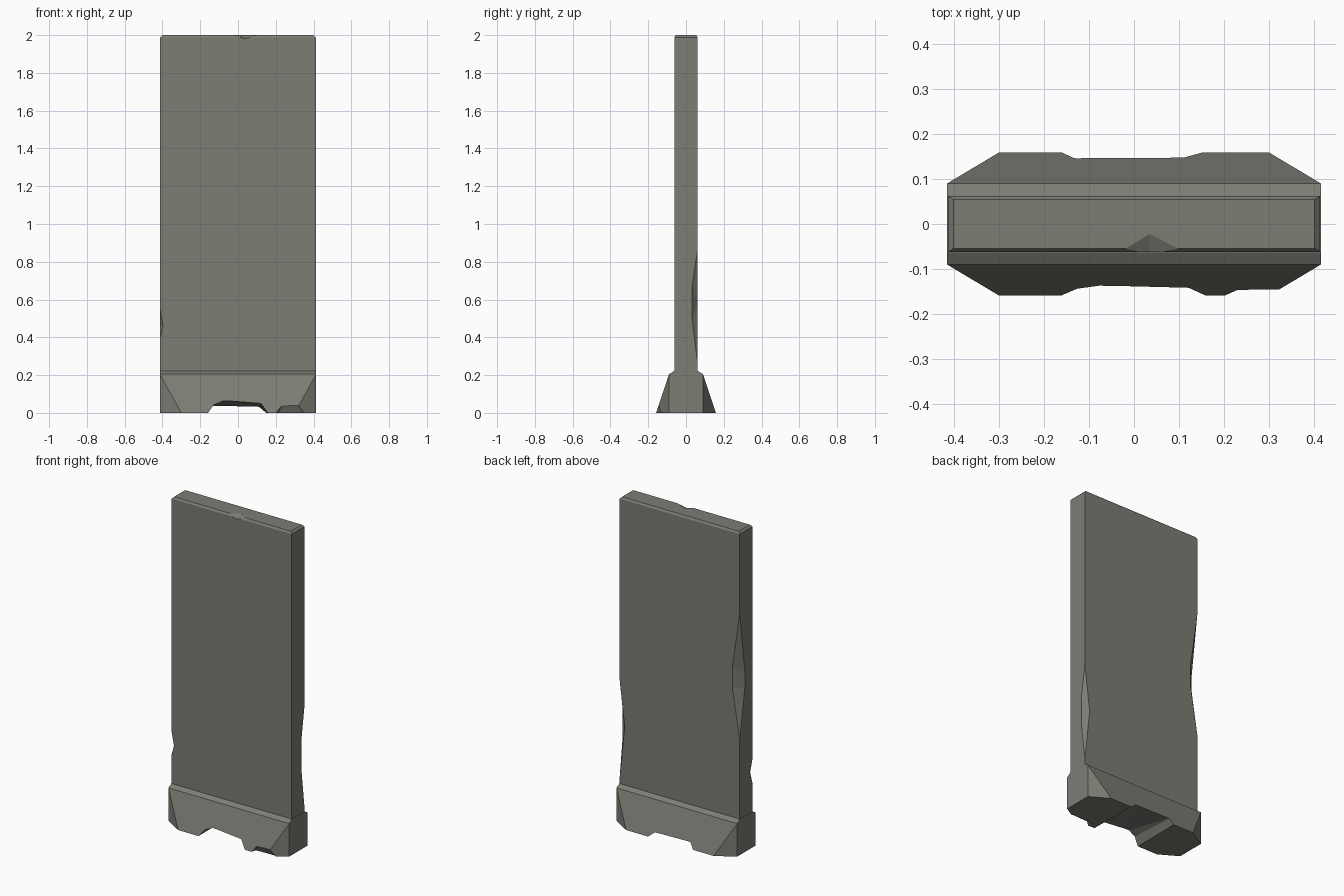
import bpy, bmesh

if "Cube" in bpy.data.objects:
    bpy.data.objects.remove(bpy.data.objects["Cube"])

stone = bpy.data.materials.new("weathered_stone")
stone.diffuse_color = (0.205, 0.2, 0.175, 1)
stone.use_nodes = True
stone.node_tree.nodes["Principled BSDF"].inputs["Base Color"].default_value = stone.diffuse_color


def hull(name, points):
    """Convex flat-faced solid around a few points."""
    bm = bmesh.new()
    for p in points:
        bm.verts.new(p)
    res = bmesh.ops.convex_hull(bm, input=bm.verts)
    loose = [g for g in res["geom_interior"] if isinstance(g, bmesh.types.BMVert)]
    bmesh.ops.delete(bm, geom=loose, context='VERTS')
    bmesh.ops.dissolve_limit(bm, angle_limit=0.005, verts=bm.verts, edges=bm.edges)
    bmesh.ops.recalc_face_normals(bm, faces=bm.faces)
    me = bpy.data.meshes.new(name)
    bm.to_mesh(me)
    bm.free()
    me.materials.append(stone)
    ob = bpy.data.objects.new(name, me)
    bpy.context.collection.objects.link(ob)
    return ob


def rect(x, y, z):
    return [(sx * x, sy * y, z) for sx in (-1, 1) for sy in (-1, 1)]


def cut(target, points):
    """Knock a chip out of the target, then discard the cutter."""
    cutter = hull("chip_cutter", points)
    cutter.hide_render = True
    mod = target.modifiers.new("chip", 'BOOLEAN')
    mod.operation, mod.solver, mod.object = 'DIFFERENCE', 'EXACT', cutter
    bpy.context.view_layer.objects.active = target
    bpy.ops.object.modifier_apply(modifier=mod.name)
    bpy.data.objects.remove(cutter)


def edge_chip(target, sx, sy, z0, z1, dy, za, dx, zb):
    """Chip on a vertical slab edge: dy deep on the side, dx deep on the face."""
    X, Y = 0.412, 0.062
    pts = [(X + .002, Y + .002, z0), (X + .002, Y + .002, z1), (X + .1, Y + .1, (z0 + z1) / 2)]
    for z in za:
        pts += [(X, Y - dy, z), (X + .05, Y - dy, z)]
    for z in zb:
        pts += [(X - dx, Y, z), (X - dx, Y + .05, z)]
    cut(target, [(sx * x, sy * y, z) for x, y, z in pts])


# Upright slab with chamfered top
slab = hull("slab", rect(.412, .062, .2) + rect(.412, .062, 1.988) + rect(.4, .054, 2))
edge_chip(slab, 1, 1, .22, .9, .03, (.5, .67), .035, (.58,))
edge_chip(slab, -1, 1, .69, 1.53, .05, (1.02, 1.12), .05, (1.02, 1.15))
edge_chip(slab, -1, -1, .39, .56, .03, (.46,), .016, (.46,))
# Chip in the front top edge
cut(slab, [(-.02, -.056, 1.999), (.1, -.056, 1.999), (.035, -.022, 2), (.035, -.022, 2.03),
           (.035, -.063, 1.98), (.035, -.1, 1.98), (.035, -.1, 2.03)])

# Flared foot with clipped corners
base = hull("base", rect(.3, .158, 0) + rect(.414, .09, 0) + rect(.414, .09, .205)
            + rect(.414, .063, .222))
# Worn channel running under the foot, taller at the front
front = [(-.168, -.01), (-.125, .045), (-.07, .068), (.12, .053), (.165, -.01)]
back = [(-.165, -.01), (-.135, .034), (.11, .03), (.16, -.01)]
cut(base, [(x, -.18, z) for x, z in front] + [(x, .18, z) for x, z in back])
# Broken front lip beside the channel
cut(base, [(.23, -.145, .036), (.32, -.144, .04), (.21, -.125, -.005), (.35, -.12, -.005),
           (.185, -.2, -.005), (.375, -.2, -.005), (.23, -.2, .036), (.32, -.2, .04)])
